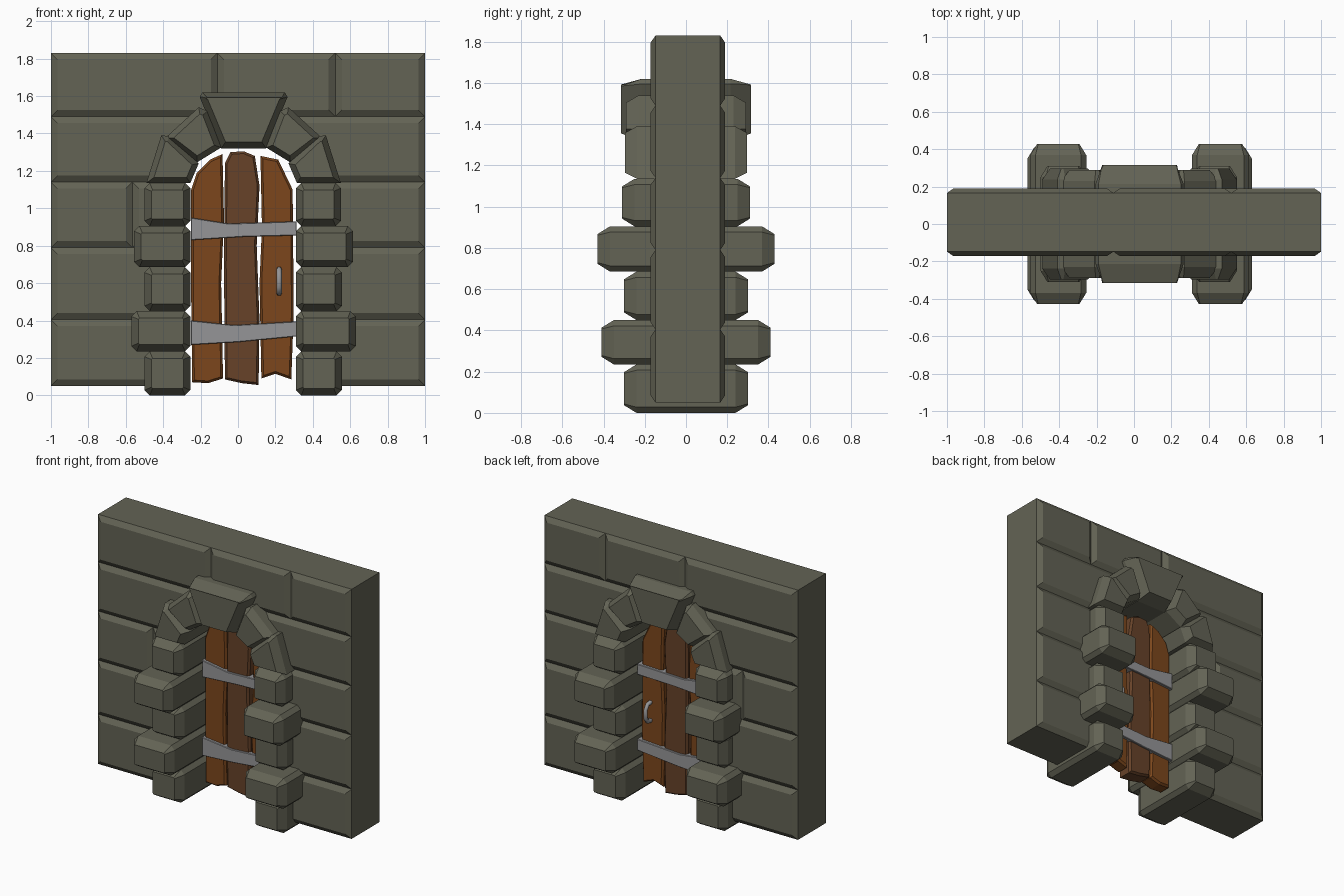
import bpy
from mathutils import Vector

if "Cube" in bpy.data.objects:
    bpy.data.objects.remove(bpy.data.objects["Cube"])


def material(name, rgb):
    m = bpy.data.materials.new(name)
    m.diffuse_color = (*rgb, 1)
    m.use_nodes = True
    m.node_tree.nodes["Principled BSDF"].inputs["Base Color"].default_value = m.diffuse_color
    return m


STONE = material("stone", (0.125, 0.125, 0.09))
WOOD = material("wood", (0.20, 0.062, 0.012))
DARK_WOOD = material("dark_wood", (0.135, 0.055, 0.022))
IRON = material("iron", (0.30, 0.30, 0.31))


def inset(poly, d):
    """Mitred inward offset of a counter-clockwise outline."""
    out = []
    for i, p in enumerate(poly):
        a = (p - poly[i - 1]).normalized()
        b = (poly[(i + 1) % len(poly)] - p).normalized()
        na, nb = Vector((-a.y, a.x)), Vector((-b.y, b.x))
        out.append(p + (na + nb) * d / (1 + na.dot(nb)))
    return out


def prism(name, outline, y0, y1, bevel, depth, mat, keep_side=None):
    """Outline in x/z run through y, chamfered at the front and back."""
    poly = [Vector(p) for p in outline]
    n = len(poly)
    area = sum(poly[i - 1].x * poly[i].y - poly[i].x * poly[i - 1].y for i in range(n))
    if area < 0:
        poly.reverse()
    small = inset(poly, bevel)
    rings = [(small, y0), (poly, y0 + depth), (poly, y1 - depth), (small, y1)]
    verts = [(p.x, y, p.y) for ring, y in rings for p in ring]
    faces = [list(range(n)), list(range(4 * n - 1, 3 * n - 1, -1))]
    for r in range(3):
        for i in range(n):
            j = (i + 1) % n
            if r == 1 and keep_side and not keep_side(poly[i], poly[j]):
                continue
            faces.append([r * n + i, (r + 1) * n + i, (r + 1) * n + j, r * n + j])
    me = bpy.data.meshes.new(name)
    me.from_pydata(verts, [], faces)
    me.materials.append(mat)
    ob = bpy.data.objects.new(name, me)
    bpy.context.collection.objects.link(ob)
    return ob


def rect(x0, x1, z0, z1, c=0):
    if not c:
        return [(x0, z0), (x1, z0), (x1, z1), (x0, z1)]
    return [(x0 + c, z0), (x1 - c, z0), (x1, z0 + c), (x1, z1 - c),
            (x1 - c, z1), (x0 + c, z1), (x0, z1 - c), (x0, z0 + c)]


def flip(outline):
    """Mirror about the doorway centre line x = 0.03."""
    return [(0.06 - x, z) for x, z in outline]


# Wall bricks: five courses, only outer side faces kept
Z = [0.05, 0.405, 0.79, 1.14, 1.49, 1.83]


def outer(a, b):
    same_x = abs(a.x - b.x) < 1e-4 and abs(a.x) > 0.999
    same_z = abs(a.y - b.y) < 1e-4 and (a.y < 0.06 or a.y > 1.82)
    return same_x or same_z


spans = [(0, -1, -0.4), (0, 0.45, 1), (1, -1, -0.4), (1, 0.45, 1),
         (2, -1, -0.565), (2, -0.565, -0.4), (2, 0.45, 1),
         (4, -1, -0.11), (4, -0.11, 0.52), (4, 0.52, 1)]
bricks = [rect(x0, x1, Z[r], Z[r + 1]) for r, x0, x1 in spans]
curve_side = [(-0.36, 1.14), (-0.3, 1.3), (-0.12, 1.44), (-0.05, 1.49)]
bricks.append([(-1, 1.14)] + curve_side + [(-1, 1.49)])
bricks.append([(1, 1.14)] + flip(curve_side) + [(1, 1.49)])
for b in bricks:
    prism("wall_brick", b, -0.172, 0.19, 0.035, 0.024, STONE, outer)

# Jamb stones: z range, left outer x, right outer x, half depth
for z0, z1, xl, xr, d in [(0, 0.235, -0.50, 0.555, 0.30),
                          (0.235, 0.45, -0.57, 0.63, 0.41),
                          (0.45, 0.685, -0.50, 0.555, 0.30),
                          (0.685, 0.905, -0.555, 0.615, 0.428),
                          (0.905, 1.135, -0.50, 0.55, 0.31)]:
    for x0, x1 in ((xl, -0.255), (0.31, xr)):
        prism("jamb_stone", rect(x0, x1, z0, z1, 0.028), -d, d, 0.037, 0.06, STONE)

# Arch stones and keystone
lower = [(-0.49, 1.135), (-0.255, 1.135), (-0.21, 1.24), (-0.365, 1.385), (-0.41, 1.39)]
upper = [(-0.39, 1.375), (-0.22, 1.245), (-0.09, 1.325), (-0.165, 1.52), (-0.21, 1.54)]
for side in (lambda o: o, flip):
    prism("arch_stone_lower", side(lower), -0.297, 0.297, 0.03, 0.06, STONE)
    prism("arch_stone_upper", side(upper), -0.29, 0.29, 0.03, 0.06, STONE)
prism("keystone", [(-0.09, 1.32), (0.15, 1.32), (0.265, 1.595), (0.25, 1.62),
                   (-0.19, 1.62), (-0.205, 1.595)], -0.315, 0.315, 0.035, 0.10, STONE)

# Door planks with uneven ends
planks = [
    ([(-0.245, 0.07), (-0.16, 0.065), (-0.08, 0.09), (-0.09, 0.6), (-0.075, 0.95),
      (-0.083, 1.29), (-0.15, 1.26), (-0.22, 1.19), (-0.25, 1.1), (-0.25, 0.5)], WOOD, 0.0),
    ([(-0.07, 0.085), (0.02, 0.065), (0.11, 0.055), (0.115, 0.4), (0.10, 0.8), (0.115, 1.12),
      (0.09, 1.28), (0.03, 1.305), (-0.04, 1.3), (-0.07, 1.24), (-0.075, 0.7)], DARK_WOOD, 0.006),
    ([(0.125, 0.09), (0.2, 0.115), (0.285, 0.085), (0.298, 0.45), (0.292, 1.1),
      (0.215, 1.26), (0.12, 1.28), (0.128, 0.9), (0.115, 0.6)], WOOD, 0.0)]
for outline, mat, shift in planks:
    prism("door_plank", outline, -0.025 - shift, 0.085 + shift, 0.012, 0.015, mat)

# Iron straps wrapped round the door
prism("upper_strap", [(-0.252, 0.83), (0.03, 0.848), (0.312, 0.855), (0.312, 0.93),
                      (-0.05, 0.918), (-0.252, 0.95)], -0.045, 0.105, 0.003, 0.004, IRON)
prism("lower_strap", [(-0.252, 0.27), (0.0, 0.285), (0.312, 0.315), (0.312, 0.395),
                      (-0.02, 0.375), (-0.252, 0.40)], -0.045, 0.105, 0.003, 0.004, IRON)

# Bowed handle on each face of the door
for name, s in (("front_handle", -1), ("back_handle", 1)):
    cu = bpy.data.curves.new(name, "CURVE")
    cu.dimensions = "3D"
    cu.bevel_depth = 0.015
    cu.bevel_resolution = 1
    cu.use_fill_caps = True
    sp = cu.splines.new("POLY")
    path = [(0.05, 0.545), (0.09, 0.55), (0.11, 0.58), (0.11, 0.64), (0.09, 0.67), (0.05, 0.675)]
    sp.points.add(len(path) - 1)
    for pt, (o, z) in zip(sp.points, path):
        pt.co = (0.22, 0.03 + s * o, z, 1)
    cu.materials.append(IRON)
    bpy.context.collection.objects.link(bpy.data.objects.new(name, cu))
